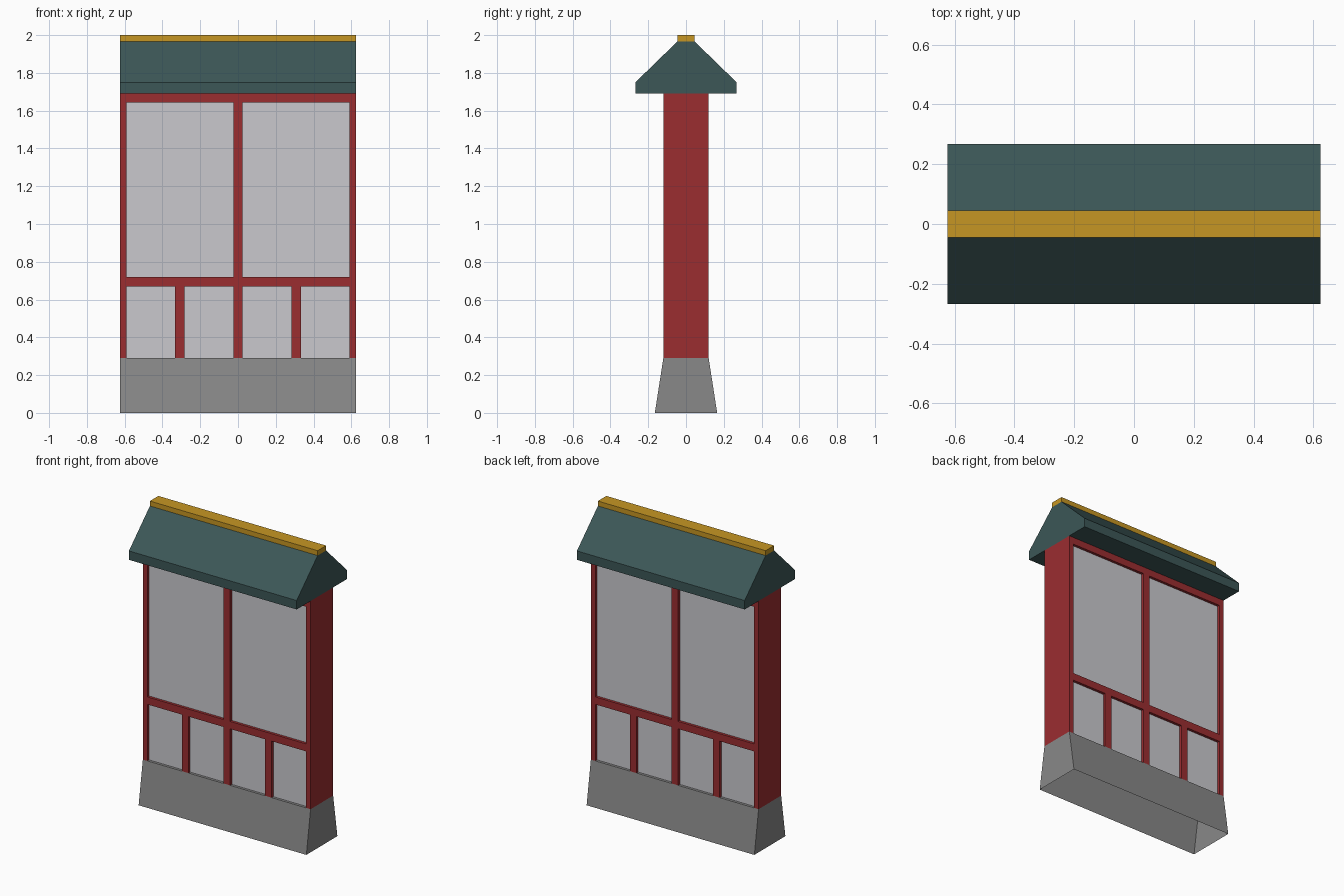
import bpy
import bmesh

cube = bpy.data.objects.get("Cube")
if cube:
    bpy.data.objects.remove(cube, do_unlink=True)


def material(name, *rgb):
    """Flat material from 0-255 sRGB values, stored as linear."""
    col = [((c / 255 + 0.055) / 1.055) ** 2.4 for c in rgb] + [1]
    mat = bpy.data.materials.new(name)
    mat.use_nodes = True
    mat.diffuse_color = col
    mat.node_tree.nodes["Principled BSDF"].inputs["Base Color"].default_value = col
    return mat


stone = material("grey stone", 136, 136, 136)
red = material("red lacquer", 155, 45, 48)
plaster = material("pale plaster", 202, 201, 206)
tile = material("dark teal tile", 60, 87, 87)
gold = material("ridge gold", 198, 150, 35)

HALF = 0.624      # half length of the wall
DEPTH = 0.12      # half depth of the frame
BASE, TOP = 0.29, 1.69


def extrude_x(name, profile, x0, x1, mat, open_bottom=False):
    """Prism along x from a (y, z) profile listed counter-clockwise."""
    bm = bmesh.new()
    ends = [[bm.verts.new((x, y, z)) for y, z in profile] for x in (x0, x1)]
    for ring in ends:
        bm.faces.new(ring)
    n = len(profile)
    for i in range(n):
        j = (i + 1) % n
        bm.faces.new((ends[0][i], ends[0][j], ends[1][j], ends[1][i]))
    bmesh.ops.recalc_face_normals(bm, faces=bm.faces)
    if open_bottom:
        under = [f for f in bm.faces if f.normal.z < -0.9]
        bmesh.ops.delete(bm, geom=under, context='FACES_ONLY')
    mesh = bpy.data.meshes.new(name)
    bm.to_mesh(mesh)
    bm.free()
    mesh.materials.append(mat)
    obj = bpy.data.objects.new(name, mesh)
    bpy.context.collection.objects.link(obj)
    return obj


def box(name, x0, x1, z0, z1, half_y, mat):
    profile = [(-half_y, z0), (half_y, z0), (half_y, z1), (-half_y, z1)]
    return extrude_x(name, profile, x0, x1, mat)


# Tapered plinth, hollow underneath
extrude_x("stone_base", [(-0.165, 0), (0.165, 0), (DEPTH, BASE), (-DEPTH, BASE)],
          -HALF, HALF, stone, open_bottom=True)

# Recessed infill wall
INNER = 0.59
box("infill_panel", -INNER, INNER, BASE, TOP, DEPTH - 0.018, plaster)

# Frame: end posts, rails, then mullions between the rails
for side, s in (("right", -1), ("left", 1)):
    box(side + "_post", *sorted((s * INNER, s * HALF)), BASE, TOP, DEPTH, red)

RAIL_LOW, RAIL_HIGH, TOP_RAIL = 0.67, 0.72, 1.643
box("middle_rail", -INNER, INNER, RAIL_LOW, RAIL_HIGH, DEPTH, red)
box("top_rail", -INNER, INNER, TOP_RAIL, TOP, DEPTH, red)

BAR = 0.025
box("upper_mullion", -BAR, BAR, RAIL_HIGH, TOP_RAIL, DEPTH, red)
for label, x in (("right", -0.309), ("centre", 0), ("left", 0.309)):
    box("lower_mullion_" + label, x - BAR, x + BAR, BASE, RAIL_LOW, DEPTH, red)

# Gabled roof with upright eaves and a flat-topped ridge
EAVE, RIDGE = 0.268, 0.045
extrude_x("roof", [(-EAVE, TOP), (EAVE, TOP), (EAVE, 1.75), (RIDGE, 1.967),
                   (-RIDGE, 1.967), (-EAVE, 1.75)], -HALF, HALF, tile)
box("ridge_cap", -HALF, HALF, 1.967, 2.0, RIDGE, gold)
